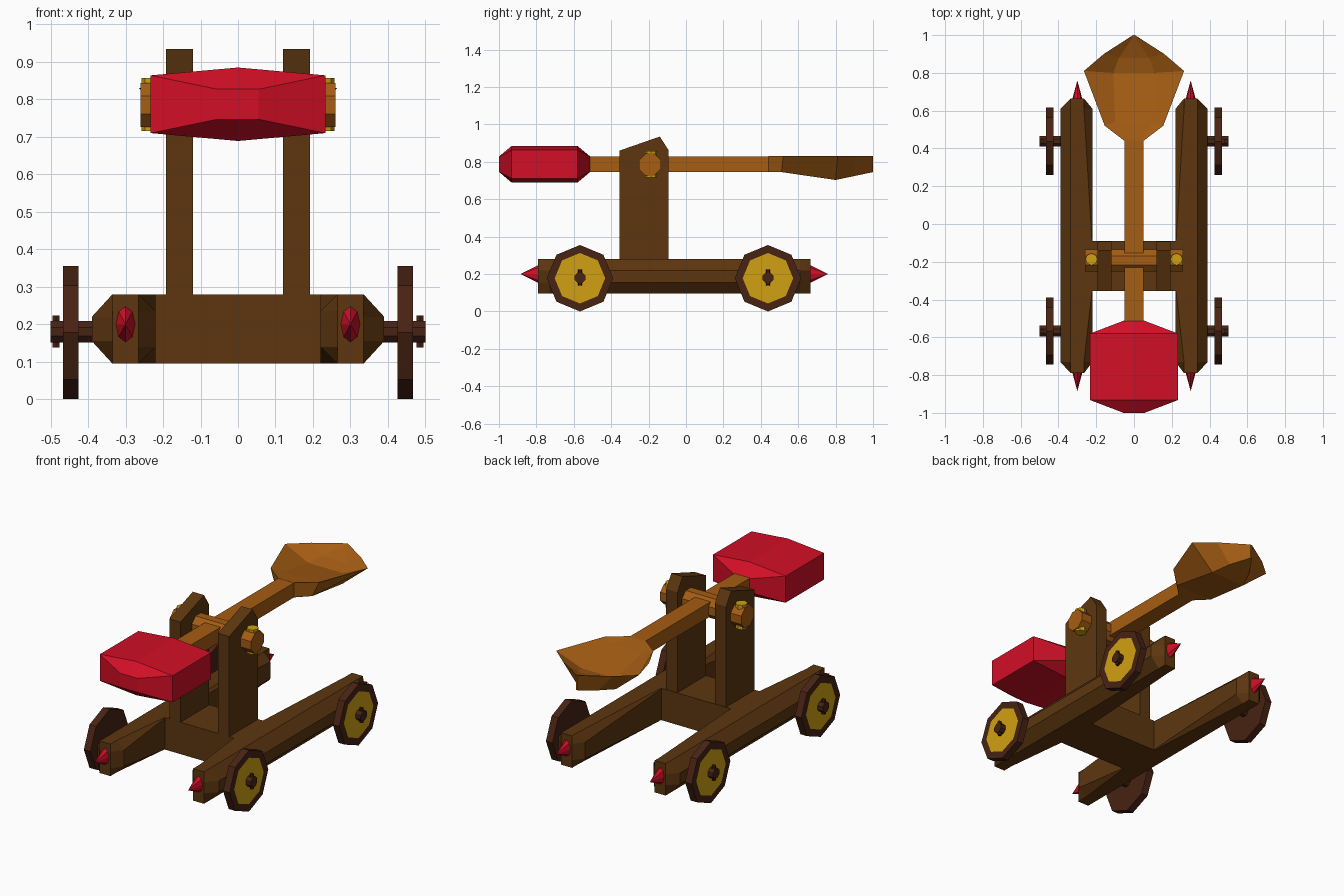
import bpy, bmesh, math
from mathutils import Matrix, Vector

if "Cube" in bpy.data.objects:
    bpy.data.objects.remove(bpy.data.objects["Cube"])


def mat(name, r, g, b):
    m = bpy.data.materials.new(name)
    lin = [(c / 255 / 12.92 if c < 10 else ((c / 255 + 0.055) / 1.055) ** 2.4) for c in (r, g, b)]
    m.diffuse_color = (*lin, 1)
    m.use_nodes = True
    m.node_tree.nodes["Principled BSDF"].inputs["Base Color"].default_value = m.diffuse_color
    return m


WOOD = mat("brown wood", 93, 54, 15)
ARM = mat("orange wood", 165, 93, 19)
RED = mat("red", 210, 15, 38)
GOLD = mat("gold", 208, 160, 18)
DARK = mat("dark brown", 72, 35, 19)


def finish(bm, name, *mats):
    bmesh.ops.recalc_face_normals(bm, faces=bm.faces)
    me = bpy.data.meshes.new(name)
    bm.to_mesh(me)
    bm.free()
    for m in mats:
        me.materials.append(m)
    ob = bpy.data.objects.new(name, me)
    bpy.context.collection.objects.link(ob)
    return ob


def loft(name, rings, material):
    """Skin a list of equal-length closed rings and cap both ends."""
    bm = bmesh.new()
    vs = [[bm.verts.new(p) for p in r] for r in rings]
    n = len(vs[0])
    for a, b in zip(vs, vs[1:]):
        for i in range(n):
            j = (i + 1) % n
            bm.faces.new((a[i], a[j], b[j], b[i]))
    bm.faces.new(vs[0])
    bm.faces.new(vs[-1])
    return finish(bm, name, material)


def box(name, x, y, z, material):
    ring = lambda yy: [(x[0], yy, z[0]), (x[1], yy, z[0]), (x[1], yy, z[1]), (x[0], yy, z[1])]
    return loft(name, [ring(y[0]), ring(y[1])], material)


def rod(name, a, b, r, n, material, r2=None, scale=(1, 1, 1), turn=0.0):
    """Cylinder or cone between two points."""
    a, b = Vector(a), Vector(b)
    d = b - a
    bm = bmesh.new()
    bmesh.ops.create_cone(bm, cap_ends=True, segments=n, radius1=r,
                          radius2=r if r2 is None else r2, depth=d.length)
    rot = Vector((0, 0, 1)).rotation_difference(d).to_matrix().to_4x4()
    bmesh.ops.transform(bm, verts=bm.verts, matrix=Matrix.Translation((a + b) / 2)
                        @ Matrix.Diagonal((*scale, 1)) @ rot @ Matrix.Rotation(turn, 4, 'Z'))
    return finish(bm, name, material)


def wheel(name, s, y):
    """Octagonal wheel with a gold inset on the outer face."""
    c, r, n = Vector((0, y, 0.1775)), 0.1775, 8
    bm = bmesh.new()
    def ring(x, rad):
        return [bm.verts.new((s * x, c.y + rad * math.sin(i * math.tau / n),
                              c.z + rad * math.cos(i * math.tau / n))) for i in range(n)]
    inner, outer, inset = ring(0.425, r), ring(0.467, r), ring(0.467, 0.135)
    for a, b in ((inner, outer), (outer, inset)):
        for i in range(n):
            j = (i + 1) % n
            bm.faces.new((a[i], a[j], b[j], b[i]))
    bm.faces.new(inner)
    bm.faces.new(inset).material_index = 1
    finish(bm, name, DARK, GOLD)


# rail cross-section: e = inner chamfer amount, narrow = end face
def rail_ring(s, y, cx, cz, narrow=False):
    ox, ix = (0.335, 0.265) if narrow else (0.39, 0.22)
    pts = [(0.335, 0.095), (ox, 0.155), (ox, 0.22), (0.335, 0.28),
           (0.22 + cx, 0.28), (ix, 0.28 - cz), (ix, 0.095 + cz), (0.22 + cx, 0.095)]
    return [(s * x, y, z) for x, z in pts]


for s, side in ((-1, "left"), (1, "right")):
    loft(side + "_rail", [rail_ring(s, -0.79, 0.045, 0.045, True), rail_ring(s, -0.73, 0.045, 0.045),
                          rail_ring(s, -0.36, 0.003, 0.003), rail_ring(s, -0.09, 0.003, 0.003),
                          rail_ring(s, 0.61, 0.045, 0.045), rail_ring(s, 0.665, 0.045, 0.045, True)], WOOD)
    # spikes on the rail ends
    for y, t, end in ((-0.785, -0.885, "front"), (0.66, 0.76, "back")):
        rod(f"{side}_{end}_spike", (s * 0.3, y, 0), (s * 0.3, t, 0), 0.027, 8, RED, r2=0,
            scale=(1, 1, 1.85)).location.z = 0.2
    # the cone was scaled about its own centre, so its base keeps its place
    for y, end in ((-0.567, "front"), (0.438, "back")):
        wheel(f"{side}_{end}_wheel", s, y)
        rod(f"{side}_{end}_axle", (s * 0.36, y, 0.18), (s * 0.5, y, 0.18), 0.031, 8, DARK, turn=math.pi / 8)
        rod(f"{side}_{end}_axle_pin", (s * 0.486, y, 0.138), (s * 0.486, y, 0.224), 0.011, 6, DARK)
    # upright post
    profile = [(-0.355, 0.2), (-0.355, 0.86), (-0.14, 0.935), (-0.093, 0.862), (-0.093, 0.2)]
    loft(side + "_post", [[(s * x, y, z) for y, z in profile] for x in (0.12, 0.192)], WOOD)
    # gold pin through the pivot
    rod(side + "_pivot_pin", (s * 0.225, -0.187, 0.715), (s * 0.225, -0.187, 0.857), 0.032, 8, GOLD)

box("crossbeam", (-0.23, 0.23), (-0.355, -0.09), (0.095, 0.28), WOOD)
rod("pivot_shaft", (-0.26, -0.193, 0.785), (0.26, -0.193, 0.785), 0.063, 8, ARM, turn=math.pi / 8)
box("throwing_arm", (-0.05, 0.05), (-0.53, 0.45), (0.745, 0.829), ARM)

# spoon: underside, rim and hollow, each given as rows of (y, half width, z)
under = [(0.44, 0.05, 0.745), (0.51, 0.12, 0.745), (0.80, 0.11, 0.703), (0.90, 0.07, 0.724), (1.0, 0.005, 0.745)]
rim = [(0.44, 0.05, 0.83), (0.52, 0.155, 0.83), (0.81, 0.265, 0.83), (0.90, 0.16, 0.83), (1.0, 0.005, 0.83)]
hollow = [(0.45, 0.045, 0.829), (0.54, 0.10, 0.815), (0.80, 0.11, 0.765), (0.88, 0.08, 0.785), (0.99, 0.004, 0.829)]
bm = bmesh.new()
L, R = ([[bm.verts.new((s * w, y, z)) for y, w, z in rows] for rows in (under, rim, hollow)] for s in (-1, 1))
for S in (L, R):
    for k in range(2):
        for i in range(4):
            bm.faces.new((S[k][i], S[k][i + 1], S[k + 1][i + 1], S[k + 1][i]))
for k in (0, 2):
    for i in range(4):
        bm.faces.new((L[k][i], L[k][i + 1], R[k][i + 1], R[k][i]))
for k in range(2):
    for i in (0, 4):
        bm.faces.new((L[k][i], R[k][i], R[k + 1][i], L[k + 1][i]))
finish(bm, "spoon", ARM)


# counterweight: small ends, wide hexagonal middle
def weight_ring(y, w, edge, mid):
    c = 0.787
    return [(0, y, c + mid), (w, y, c + edge), (w, y, c - edge), (0, y, c - mid), (-w, y, c - edge), (-w, y, c + edge)]


loft("counterweight", [weight_ring(-1.0, 0.055, 0.04, 0.041), weight_ring(-0.932, 0.233, 0.077, 0.098),
                       weight_ring(-0.58, 0.233, 0.077, 0.098), weight_ring(-0.512, 0.055, 0.04, 0.041)], RED)
